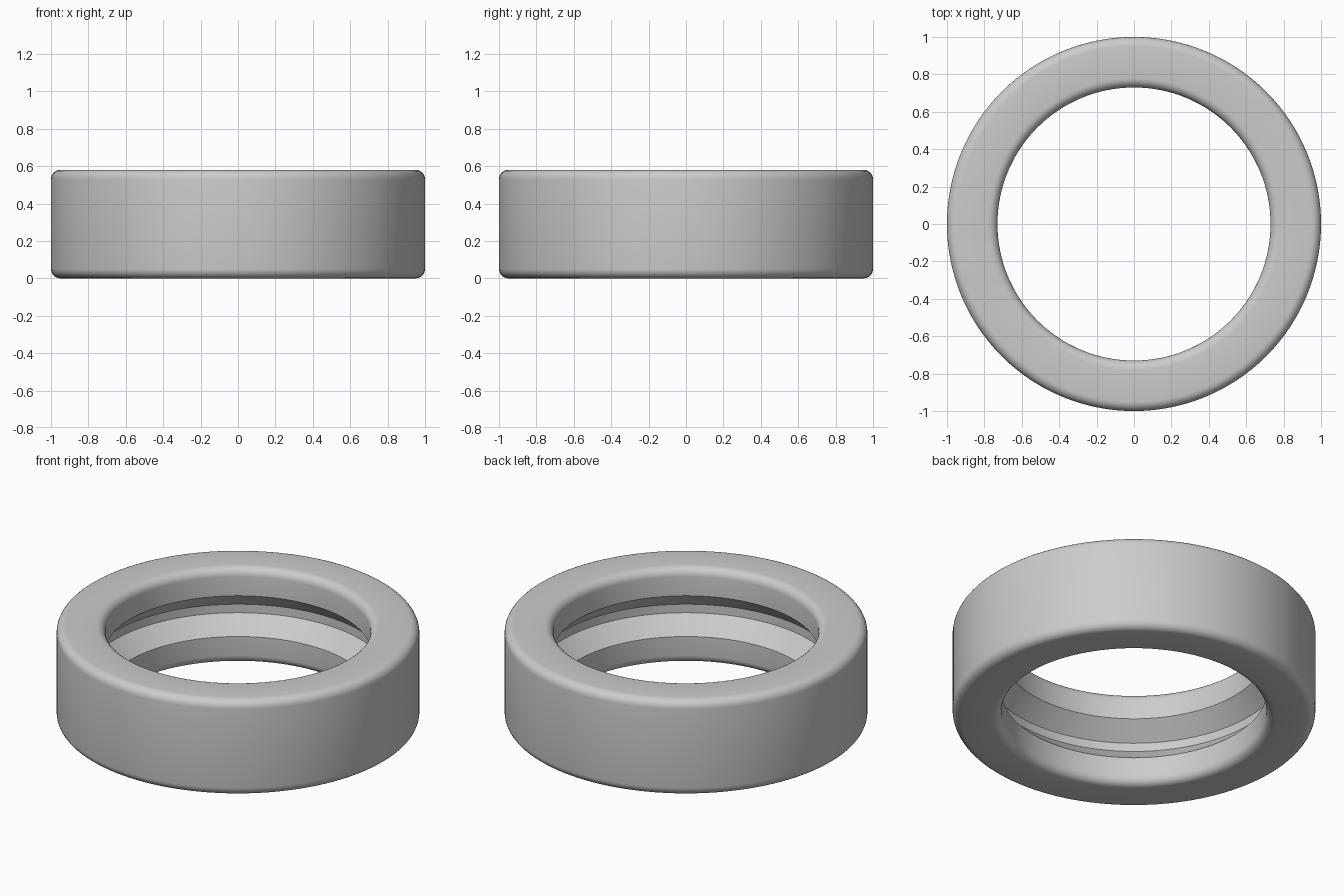
import bpy
import bmesh
from math import cos, sin, pi, radians

cube = bpy.data.objects.get("Cube")
if cube:
    bpy.data.objects.remove(cube, do_unlink=True)

OUTER, INNER, GROOVE = 1.0, 0.73, 0.83
HEIGHT, FILLET = 0.58, 0.05
MID = HEIGHT / 2
SIDES, ARC_STEPS = 128, 6


def fillet(r, z, start):
    """Quarter-circle of profile points around a corner centre."""
    return [(r + FILLET * cos(start + i * pi / 2 / ARC_STEPS),
             z + FILLET * sin(start + i * pi / 2 / ARC_STEPS))
            for i in range(ARC_STEPS + 1)]


# Cross-section: four rounded corners and a bevelled groove in the bore
low, high = FILLET, HEIGHT - FILLET
profile = (fillet(OUTER - FILLET, low, -pi / 2)
           + fillet(OUTER - FILLET, high, 0)
           + fillet(INNER + FILLET, high, pi / 2)
           + [(INNER, MID + 0.124), (GROOVE, MID + 0.026),
              (GROOVE, MID - 0.026), (INNER, MID - 0.124)]
           + fillet(INNER + FILLET, low, pi))

# Revolve the closed section around z
bm = bmesh.new()
rings = [[bm.verts.new((r * cos(2 * pi * s / SIDES), r * sin(2 * pi * s / SIDES), z))
          for r, z in profile] for s in range(SIDES)]
count = len(profile)
for s in range(SIDES):
    a, b = rings[s], rings[(s + 1) % SIDES]
    for i in range(count):
        j = (i + 1) % count
        bm.faces.new((a[i], b[i], b[j], a[j]))
bmesh.ops.recalc_face_normals(bm, faces=bm.faces)
mesh = bpy.data.meshes.new("grooved_ring")
bm.to_mesh(mesh)
bm.free()

ring = bpy.data.objects.new("grooved_ring", mesh)
bpy.context.collection.objects.link(ring)

# Plain grey material
grey = bpy.data.materials.new("light_grey")
grey.use_nodes = True
colour = (0.6, 0.6, 0.6, 1.0)
grey.diffuse_color = colour
grey.node_tree.nodes["Principled BSDF"].inputs["Base Color"].default_value = colour
mesh.materials.append(grey)

# Smooth the curves, keep the groove edges crisp
bpy.ops.object.select_all(action='DESELECT')
ring.select_set(True)
bpy.context.view_layer.objects.active = ring
bpy.ops.object.shade_smooth_by_angle(angle=radians(30))
